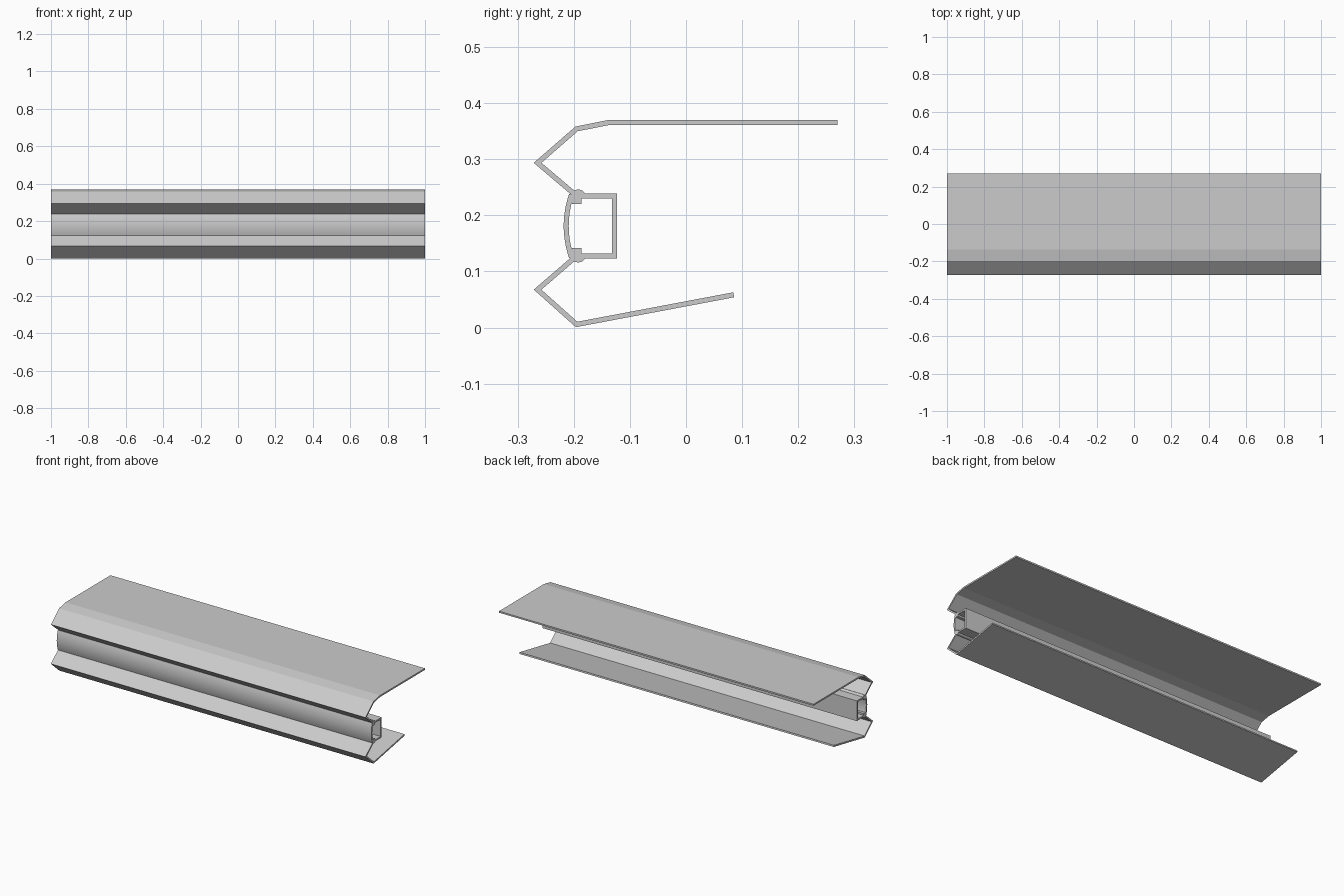
import bpy, bmesh, math
from mathutils import Vector

if "Cube" in bpy.data.objects:
    bpy.data.objects.remove(bpy.data.objects["Cube"])

HALF = 1.0      # half length of the extrusion
T = 0.009       # sheet thickness
MID = 0.181     # height of the mirror plane of the central channel


def flip(points):
    return [(y, 2 * MID - z) for y, z in points]


def outline(path, closed):
    """Offset a (y, z) centre line to both sides with mitred corners."""
    pts = [Vector(p) for p in path]
    n = len(pts)
    left, right = [], []
    for i, p in enumerate(pts):
        a = pts[i - 1] if i > 0 or closed else None
        b = pts[(i + 1) % n] if i < n - 1 or closed else None
        d0 = (p - a).normalized() if a else (b - p).normalized()
        d1 = (b - p).normalized() if b else d0
        n0, n1 = Vector((-d0.y, d0.x)), Vector((-d1.y, d1.x))
        m = (n0 + n1).normalized()
        off = m * (T / 2 / m.dot(n1))
        left.append(p + off)
        right.append(p - off)
    return left, right


def finish(name, bm):
    bmesh.ops.recalc_face_normals(bm, faces=bm.faces)
    mesh = bpy.data.meshes.new(name)
    bm.to_mesh(mesh)
    bm.free()
    ob = bpy.data.objects.new(name, mesh)
    bpy.context.collection.objects.link(ob)
    bpy.ops.object.select_all(action='DESELECT')
    ob.select_set(True)
    bpy.context.view_layer.objects.active = ob
    bpy.ops.object.shade_smooth_by_angle(angle=math.radians(8))
    return ob


def sheet(name, path):
    """Bent sheet of constant thickness, extruded along x."""
    left, right = outline(path, False)
    bm = bmesh.new()
    rings = [[[bm.verts.new((x, p.x, p.y)) for p in side] for side in (left, right)]
             for x in (-HALF, HALF)]
    (l0, r0), (l1, r1) = rings
    for i in range(len(path) - 1):
        for a, b in ((l0, l1), (r0, r1), (l0, r0), (l1, r1)):
            bm.faces.new((a[i], a[i + 1], b[i + 1], b[i]))
    for i in (0, -1):
        bm.faces.new((l0[i], l1[i], r1[i], r0[i]))
    return finish(name, bm)


def solid(name, profile):
    """Solid bar with the given (y, z) cross-section, extruded along x."""
    bm = bmesh.new()
    a = [bm.verts.new((-HALF, y, z)) for y, z in profile]
    b = [bm.verts.new((HALF, y, z)) for y, z in profile]
    n = len(a)
    for i in range(n):
        j = (i + 1) % n
        bm.faces.new((a[i], a[j], b[j], b[i]))
    bm.faces.new(a)
    bm.faces.new(b)
    return finish(name, bm)


# Upper and lower folded sheets
sheet("upper_sheet", [(0.27, 0.3655), (-0.137, 0.3655), (-0.195, 0.354),
                      (-0.2645, 0.2935), (-0.199, 0.238)])
sheet("lower_sheet", [(0.085, 0.0583), (-0.195, 0.0055),
                      (-0.2645, 0.0675), (-0.199, 0.124)])

# Three-sided channel at the back of the central rail
sheet("rear_channel", [(-0.187, 0.2345), (-0.1275, 0.2345),
                       (-0.1275, 0.1275), (-0.187, 0.1275)])

# Gently bowed front cover strip
cover = []
for i in range(17):
    t = -1 + i / 8
    cover.append((-0.2135 + 0.0095 * t * t, MID + 0.056 * t))
sheet("curved_cover", cover)

# Rounded hinge beads with a square lip, above and below
bead = [(-0.192 + 0.0135 * math.cos(math.radians(a)),
         0.2325 + 0.0135 * math.sin(math.radians(a))) for a in range(-10, 171, 12)]
bead += [(-0.206, 0.226), (-0.2025, 0.220), (-0.186, 0.220), (-0.186, 0.230)]
solid("upper_bead", bead)
solid("lower_bead", flip(bead))
